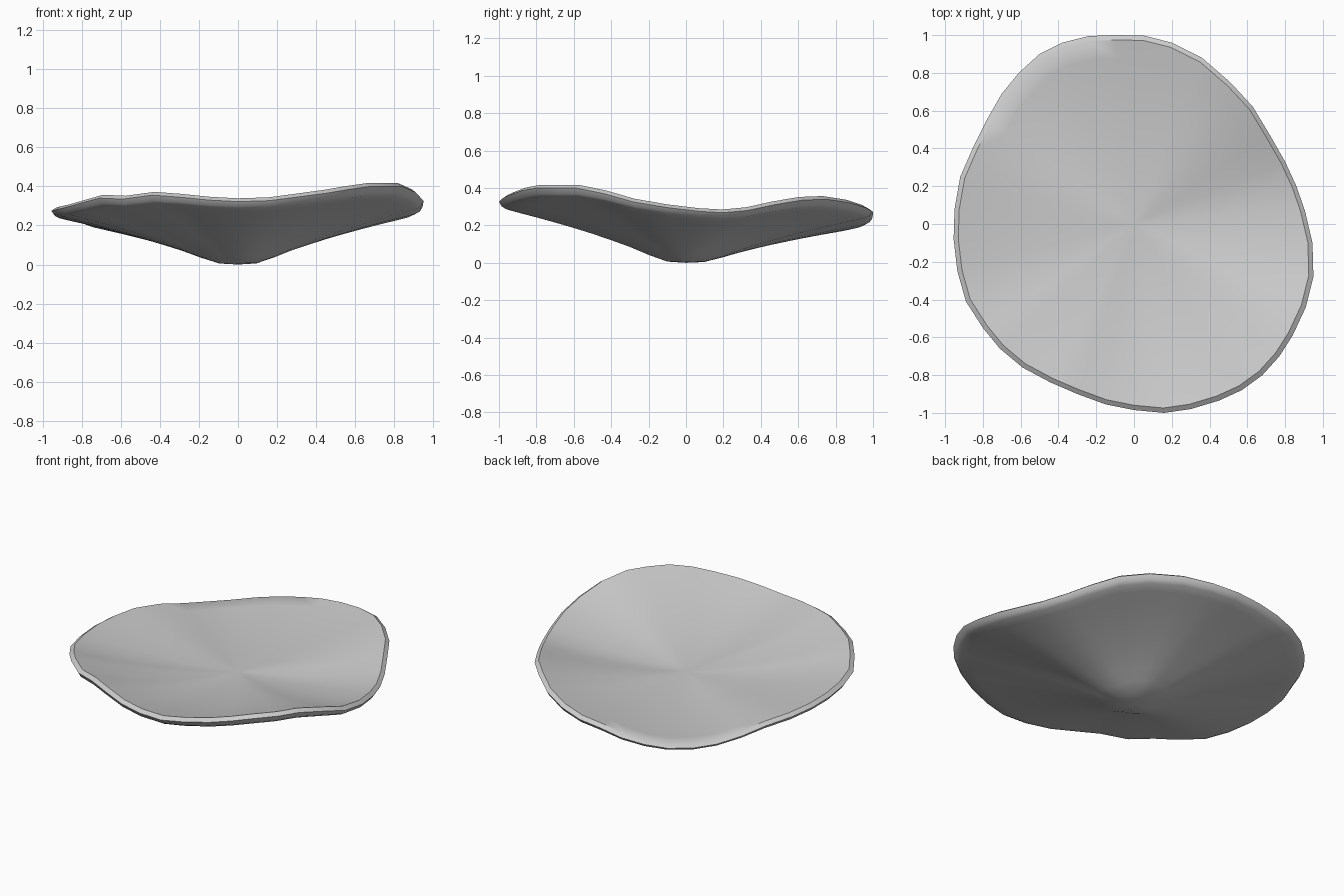
import bpy, bmesh, math

if "Cube" in bpy.data.objects:
    bpy.data.objects.remove(bpy.data.objects["Cube"])

# Wavy rim of the dish, counter-clockwise: x, y, z of the outer edge
RIM = [
    (.95, -.28, .325), (.945, -.10, .295), (.905, .07, .275), (.86, .20, .268),
    (.80, .33, .28), (.72, .47, .31), (.63, .62, .335), (.51, .75, .34),
    (.36, .88, .32), (.20, .96, .295), (.05, .998, .275), (-.10, 1.0, .26),
    (-.24, .995, .235), (-.38, .96, .215), (-.50, .90, .20), (-.61, .80, .193),
    (-.70, .69, .20), (-.78, .55, .22), (-.85, .41, .25), (-.92, .25, .265),
    (-.95, .08, .27), (-.955, -.08, .275), (-.935, -.25, .28), (-.89, -.41, .29),
    (-.80, -.55, .315), (-.71, -.66, .34), (-.59, -.76, .335), (-.44, -.84, .355),
    (-.30, -.90, .345), (-.15, -.955, .33), (.0, -.985, .322), (.16, -1.0, .327),
    (.30, -.98, .345), (.45, -.935, .365), (.57, -.88, .385), (.68, -.80, .40),
    (.77, -.70, .40), (.84, -.59, .40), (.91, -.44, .37),
]
# Underside profile: fraction of radius, fraction of rim height
UNDER = [(.1, .02), (.2, .13), (.3, .26), (.4, .37), (.5, .475), (.6, .57),
         (.7, .66), (.8, .745), (.9, .825), (.96, .875), (.985, .92), (1, 1)]
INSIDE_RADII = [i / 10 for i in range(1, 11)]
N = len(RIM)
MEAN = sum(p[2] for p in RIM) / N
DEPTH, LIP = .11, .017

bm = bmesh.new()


def surface(radii, scale, height, flip):
    """Rings from centre to rim, height(r, rim_z) gives z; returns the rim."""
    centre = bm.verts.new((0, 0, height(0, MEAN)))
    prev = None
    for r in radii:
        ring = [bm.verts.new((x * r * scale, y * r * scale, height(r, z)))
                for x, y, z in RIM]
        for i in range(N):
            j = (i + 1) % N
            face = ([prev[i], ring[i], ring[j], prev[j]] if prev
                    else [centre, ring[i], ring[j]])
            bm.faces.new(face[::-1] if flip else face)
        prev = ring
    return prev


# Underside: rounded cone; inside: shallow bowl with the folds fading inwards
profile = dict(UNDER)
outer = surface(profile, 1, lambda r, z: z * profile.get(r, 0), True)
inner = surface(INSIDE_RADII, .974, lambda r, z: MEAN + LIP
                + (z - MEAN) * r ** 1.4 - DEPTH * (1 - r * r), False)
# Rim strip joining them
for i in range(N):
    j = (i + 1) % N
    bm.faces.new([outer[i], outer[j], inner[j], inner[i]])
bmesh.ops.recalc_face_normals(bm, faces=bm.faces)

mesh = bpy.data.meshes.new("wavy_dish")
bm.to_mesh(mesh)
bm.free()
dish = bpy.data.objects.new("wavy_dish", mesh)
bpy.context.collection.objects.link(dish)
bpy.context.view_layer.objects.active = dish
dish.select_set(True)
bpy.ops.object.shade_smooth_by_angle(angle=math.radians(40))
